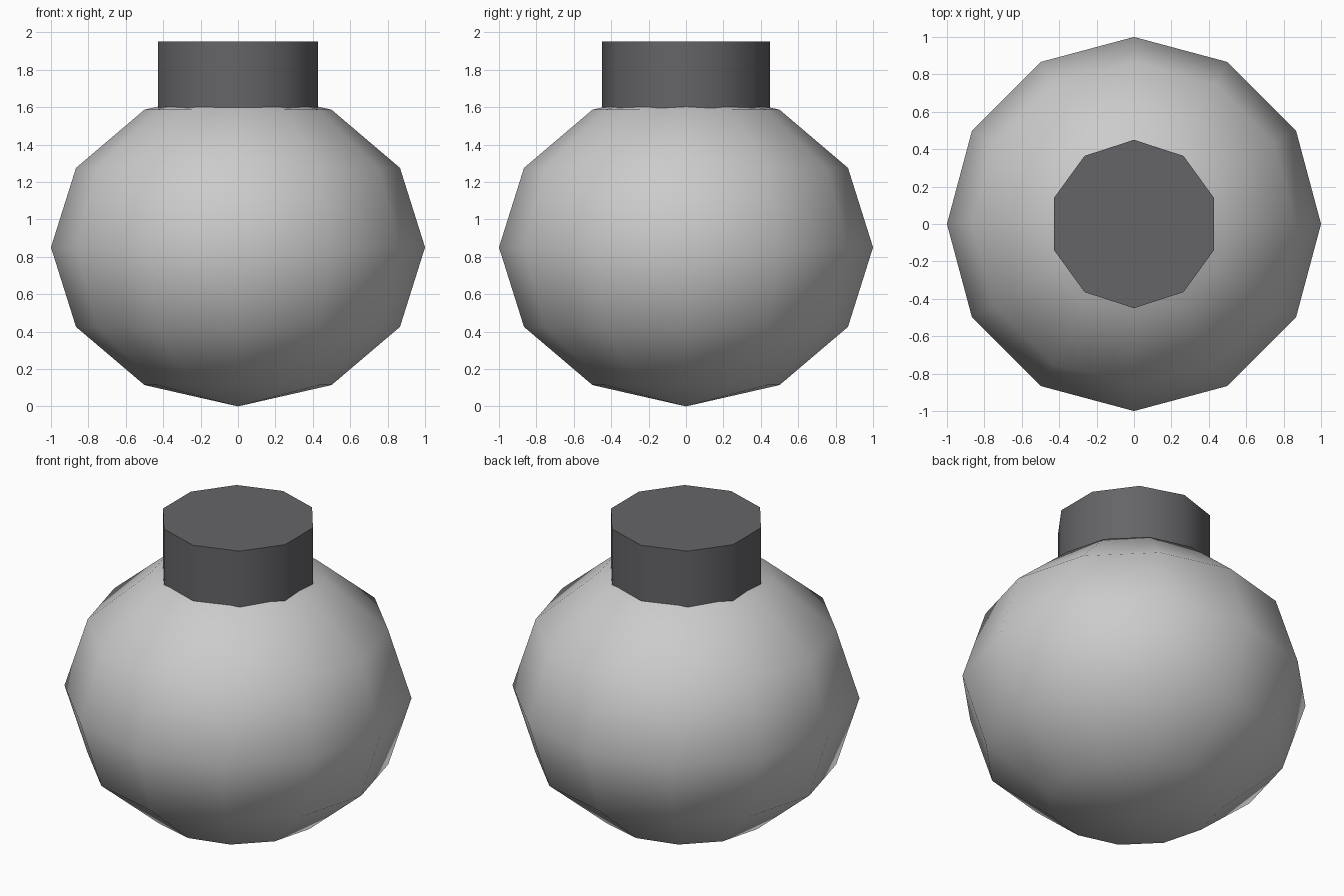
import bpy
from math import radians

if "Cube" in bpy.data.objects:
    bpy.data.objects.remove(bpy.data.objects["Cube"])

# Squashed round body
bpy.ops.mesh.primitive_uv_sphere_add(segments=12, ring_count=6, radius=1, location=(0, 0, 0.85))
body = bpy.context.object
body.name = "body"
body.scale.z = 0.85
bpy.ops.object.transform_apply(location=False, rotation=False, scale=True)
bpy.ops.object.shade_smooth()

# Dark ten-sided neck cap, sunk slightly into the body
top, bottom = 1.95, 1.55
bpy.ops.mesh.primitive_cylinder_add(vertices=10, radius=0.45, depth=top - bottom,
                                    location=(0, 0, (top + bottom) / 2))
cap = bpy.context.object
cap.name = "neck_cap"
bpy.ops.object.shade_smooth_by_angle(angle=radians(40))

dark = bpy.data.materials.new("dark_grey")
dark.diffuse_color = (0.13, 0.13, 0.14, 1)
dark.use_nodes = True
dark.node_tree.nodes["Principled BSDF"].inputs["Base Color"].default_value = dark.diffuse_color
cap.data.materials.append(dark)
